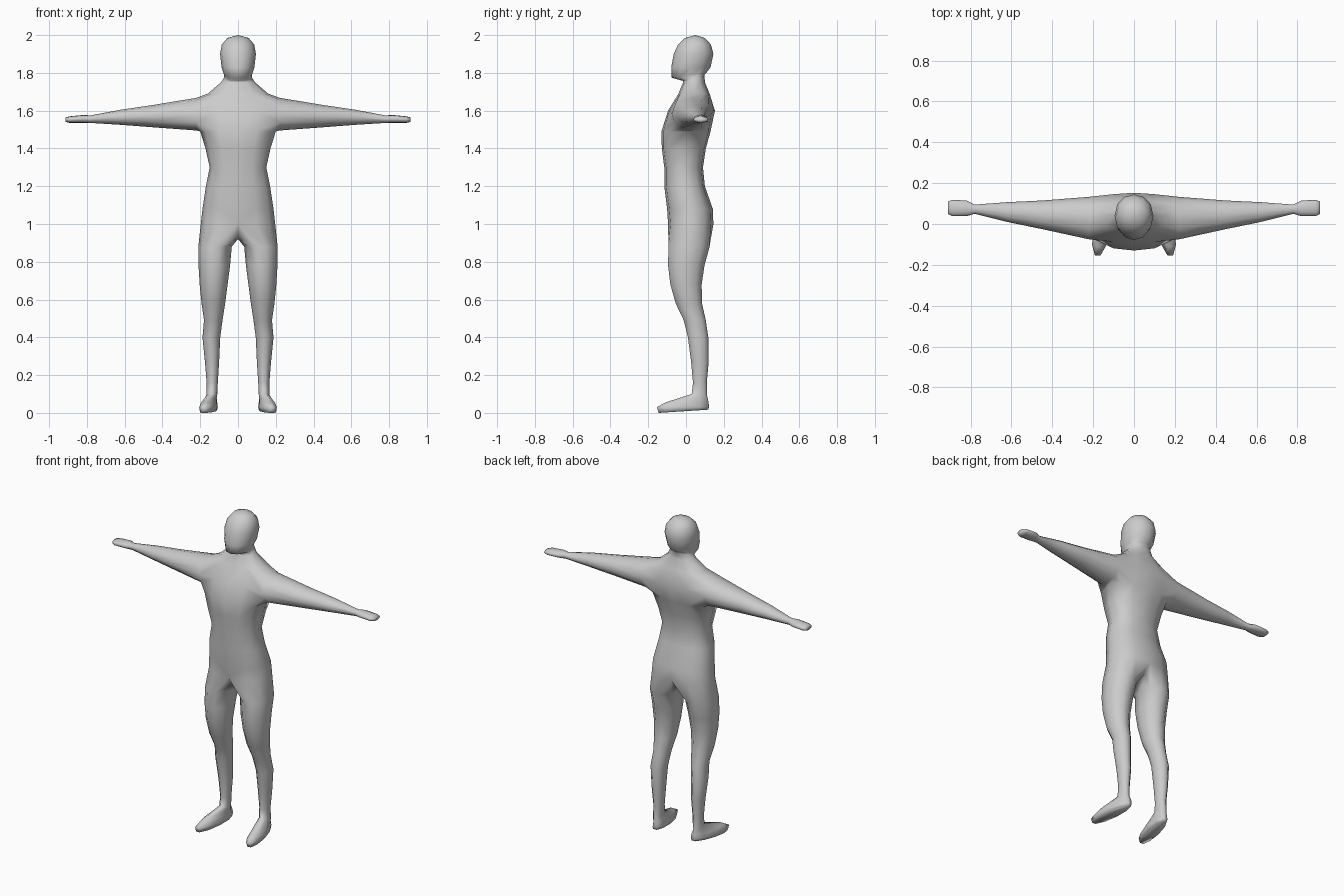
import bpy, bmesh
from math import sin, cos, pi, copysign
from mathutils import Vector

cube = bpy.data.objects.get("Cube")
if cube:
    bpy.data.objects.remove(cube, do_unlink=True)

skin = bpy.data.materials.new("plain_grey")
skin.use_nodes = True
GREY = (0.6, 0.6, 0.6, 1)
skin.diffuse_color = GREY
skin.node_tree.nodes["Principled BSDF"].inputs["Base Color"].default_value = GREY

bm = bmesh.new()


def half_ring(z_front, z_back, width, y_front, y_back, box):
    """Half cross-section from the front midline round the side to the back."""
    verts = []
    for i in range(7):
        c = cos(pi * i / 6)
        f = copysign(abs(c) ** box, c)
        t = (1 - f) / 2
        x = width * sin(pi * i / 6) if 0 < i < 6 else 0
        verts.append(bm.verts.new((x, y_front + (y_back - y_front) * t,
                                   z_front + (z_back - z_front) * t)))
    return verts


def arm_ring(x, y0, y1, z0, z1):
    return [bm.verts.new((x, (y0 + y1) / 2 - (y1 - y0) / 2 * cos(a),
                          (z0 + z1) / 2 - (z1 - z0) / 2 * sin(a)))
            for a in (pi * i / 6 for i in range(12))]


def leg_ring(z_front, z_back, x0, x1, y0, y1, toe_out=0):
    verts = []
    for i in range(10):
        a = pi / 2 + (i - 3) * pi / 5
        f = 1.05 * cos(a)
        x = (x0 + x1) / 2 + (x1 - x0) / 2 * sin(a) + toe_out * f
        verts.append(bm.verts.new((x, (y0 + y1) / 2 - (y1 - y0) / 2 * f,
                                   (z_front + z_back) / 2 + (z_front - z_back) / 2 * f)))
    return verts


def bridge(a, b, closed=True, skip=()):
    n = len(a)
    for i in range(n if closed else n - 1):
        if i not in skip:
            j = (i + 1) % n
            bm.faces.new((a[i], a[j], b[j], b[i]))


def loft(rings):
    for a, b in zip(rings, rings[1:]):
        bridge(a, b)
    bm.faces.new(rings[-1])


# Torso, neck and head: front z, back z, half width, front y, back y, boxiness
LOW, MID, HIGH = 5, 6, 7
trunk = [half_ring(*r) for r in (
    (1.00, 1.00, 0.197, -0.095, 0.145, 0.75),
    (1.08, 1.08, 0.188, -0.10, 0.142, 0.7),
    (1.20, 1.20, 0.17, -0.115, 0.10, 0.7),
    (1.30, 1.30, 0.15, -0.115, 0.09, 0.7),
    (1.40, 1.40, 0.172, -0.128, 0.105, 0.6),
    (1.49, 1.49, 0.20, -0.13, 0.13, 0.6),
    (1.60, 1.60, 0.20, -0.095, 0.153, 0.4),
    (1.69, 1.69, 0.16, -0.04, 0.125, 0.7),
    (1.75, 1.75, 0.09, -0.015, 0.10, 0.9),
    (1.757, 1.79, 0.075, -0.015, 0.098, 0.9),
    (1.775, 1.80, 0.073, -0.077, 0.108, 0.9),
    (1.83, 1.83, 0.087, -0.078, 0.13, 0.9),
    (1.90, 1.90, 0.095, -0.065, 0.145, 0.9),
    (1.95, 1.95, 0.086, -0.042, 0.132, 0.9),
    (1.985, 1.985, 0.056, -0.005, 0.10, 0.9))]
for k in range(len(trunk) - 1):
    bridge(trunk[k], trunk[k + 1], closed=False,
           skip=range(1, 5) if k in (LOW, MID) else ())
crown = bm.verts.new((0, 0.05, 2.0))
for a, b in zip(trunk[-1], trunk[-1][1:]):
    bm.faces.new((a, b, crown))

# Arm and hand, grown from the opening in the side of the chest
low, mid, high = trunk[LOW], trunk[MID], trunk[HIGH]
shoulder = [mid[1]] + low[1:6] + [mid[5]] + high[5:0:-1]
loft([shoulder] + [arm_ring(*r) for r in (
    (0.22, -0.075, 0.133, 1.495, 1.668),
    (0.45, -0.025, 0.115, 1.512, 1.63),
    (0.62, 0.01, 0.107, 1.525, 1.605),
    (0.78, 0.05, 0.095, 1.535, 1.575),
    (0.82, 0.038, 0.115, 1.535, 1.577),
    (0.89, 0.038, 0.118, 1.535, 1.57),
    (0.912, 0.05, 0.11, 1.54, 1.565))])

# Leg and foot, grown from the hip and a short crotch line
crotch = [bm.verts.new((0, y, z)) for y, z in
          ((0.10, 0.945), (0.03, 0.92), (-0.05, 0.935))]
loft([trunk[0] + crotch] + [leg_ring(*r) for r in (
    (0.88, 0.88, 0.033, 0.21, -0.093, 0.125),
    (0.78, 0.78, 0.042, 0.209, -0.095, 0.098),
    (0.68, 0.68, 0.055, 0.203, -0.083, 0.083),
    (0.58, 0.58, 0.068, 0.193, -0.055, 0.085),
    (0.49, 0.49, 0.082, 0.18, -0.012, 0.105),
    (0.40, 0.40, 0.094, 0.188, 0.01, 0.118),
    (0.27, 0.27, 0.10, 0.175, 0.027, 0.12),
    (0.16, 0.16, 0.107, 0.166, 0.037, 0.11),
    (0.10, 0.09, 0.11, 0.167, 0.03, 0.112),
    (0.055, 0.055, 0.115, 0.19, -0.11, 0.12, 0.02),
    (0.03, 0.03, 0.112, 0.20, -0.155, 0.122, 0.022),
    (0.00, 0.017, 0.117, 0.195, -0.145, 0.118, 0.022))])

# Tidy the half body, then mirror it
bmesh.ops.delete(bm, geom=[v for v in bm.verts if not v.link_faces], context='VERTS')
bmesh.ops.recalc_face_normals(bm, faces=bm.faces)
for f in bm.faces:
    f.smooth = True
mesh = bpy.data.meshes.new("body")
bm.to_mesh(mesh)
bm.free()
mesh.materials.append(skin)
body = bpy.data.objects.new("body", mesh)
bpy.context.collection.objects.link(body)
mirror = body.modifiers.new("mirror", 'MIRROR')
mirror.use_clip = True
mirror.merge_threshold = 0.001
